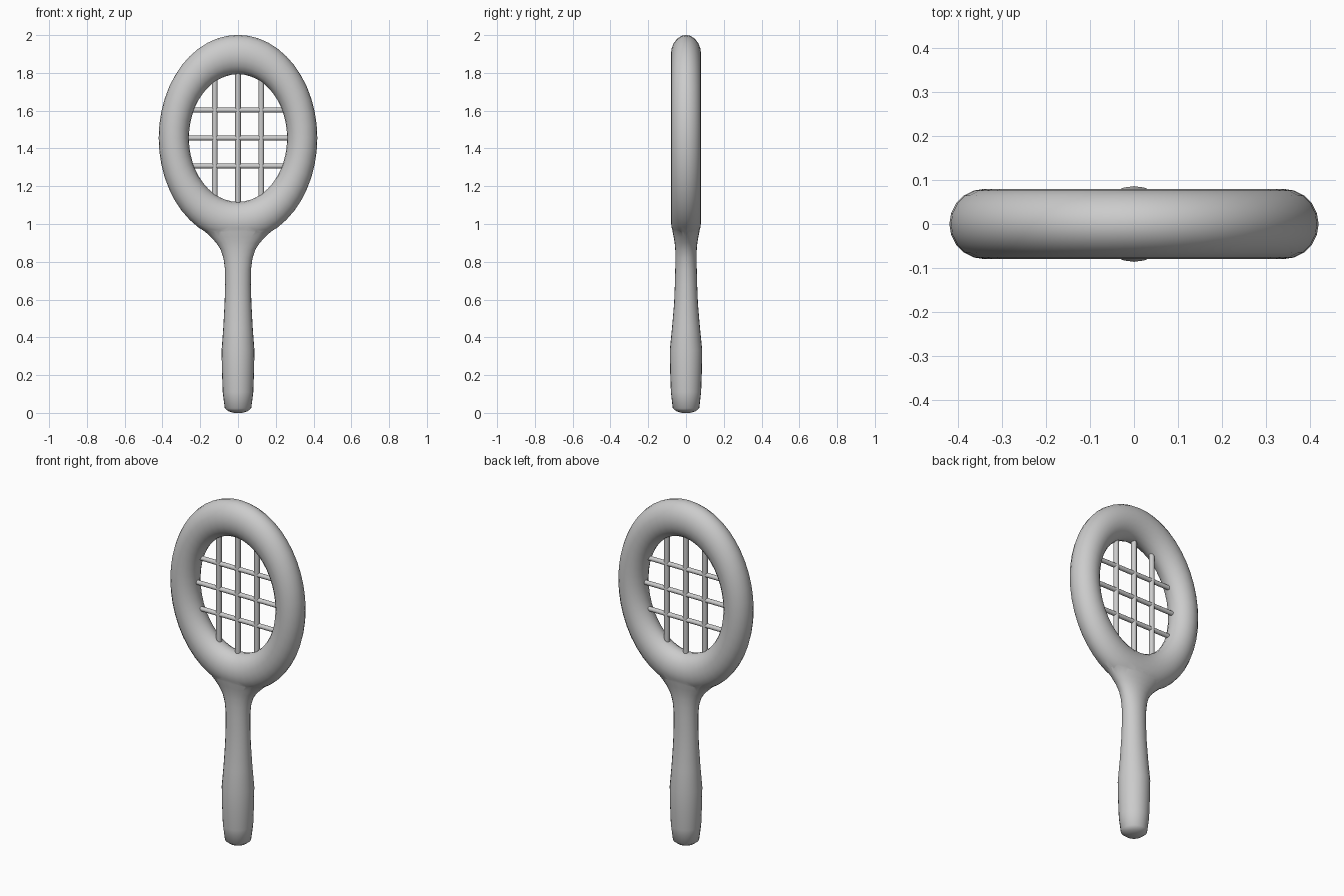
import bpy, bmesh, math
from mathutils import Matrix

if "Cube" in bpy.data.objects:
    bpy.data.objects.remove(bpy.data.objects["Cube"])

CZ = 1.455            # centre height of the head
R, T, SZ = 0.34, 0.08, 1.30   # ring radius, tube radius, vertical stretch


def finish(name, bm, angle=50):
    bmesh.ops.recalc_face_normals(bm, faces=bm.faces)
    me = bpy.data.meshes.new(name)
    bm.to_mesh(me)
    bm.free()
    ob = bpy.data.objects.new(name, me)
    bpy.context.collection.objects.link(ob)
    bpy.ops.object.select_all(action='DESELECT')
    ob.select_set(True)
    bpy.context.view_layer.objects.active = ob
    bpy.ops.object.shade_smooth_by_angle(angle=math.radians(angle))
    return ob


def loft(name, sections, sides):
    """Stack of ellipses (z, half width x, half depth y), capped."""
    bm = bmesh.new()
    rings = []
    for z, rx, ry in sections:
        rings.append([bm.verts.new((rx * math.cos(2 * math.pi * i / sides),
                                    ry * math.sin(2 * math.pi * i / sides), z))
                      for i in range(sides)])
    for a, b in zip(rings, rings[1:]):
        for i in range(sides):
            j = (i + 1) % sides
            bm.faces.new((a[i], a[j], b[j], b[i]))
    bm.faces.new(rings[0])
    bm.faces.new(rings[-1])
    return finish(name, bm)


def string(name, loc, half, radius, horizontal):
    bm = bmesh.new()
    rot = Matrix.Rotation(math.pi / 2, 4, 'Y') if horizontal else Matrix()
    bmesh.ops.create_cone(bm, cap_ends=True, segments=12, radius1=radius,
                          radius2=radius, depth=2 * half,
                          matrix=Matrix.Translation(loc) @ rot)
    return finish(name, bm)


# oval head frame: a stretched torus standing upright
bpy.ops.mesh.primitive_torus_add(major_segments=48, minor_segments=20,
                                 major_radius=R, minor_radius=T)
frame = bpy.context.object
frame.name = "racket_frame"
frame.data.transform(Matrix.Translation((0, 0, CZ)) @ Matrix.Diagonal((1, 1, SZ, 1))
                     @ Matrix.Rotation(math.pi / 2, 4, 'X'))

# grip with slim neck flaring into the frame
handle = loft("handle", [
    (0.0, 0.022, 0.022), (0.008, 0.05, 0.05), (0.024, 0.07, 0.07),
    (0.11, 0.081, 0.08), (0.22, 0.085, 0.084), (0.33, 0.087, 0.086),
    (0.45, 0.078, 0.074), (0.58, 0.071, 0.063), (0.68, 0.068, 0.059),
    (0.76, 0.069, 0.057), (0.82, 0.077, 0.056), (0.865, 0.092, 0.057),
    (0.90, 0.115, 0.06), (0.93, 0.143, 0.065), (0.96, 0.175, 0.071),
    (0.99, 0.21, 0.076), (1.015, 0.225, 0.076)], 24)

# fuse handle and frame into one body
union = frame.modifiers.new("fuse", 'BOOLEAN')
union.operation = 'UNION'
union.solver = 'EXACT'
union.object = handle
bpy.ops.object.select_all(action='DESELECT')
frame.select_set(True)
bpy.context.view_layer.objects.active = frame
bpy.ops.object.modifier_apply(modifier=union.name)
bpy.data.objects.remove(handle)
bpy.ops.object.shade_smooth_by_angle(angle=math.radians(50))

# string grid, each string just reaching the inner wall
inner_x, inner_z = R - T, (R - T) * SZ
for i in (-1, 0, 1):
    x = i * 0.123
    half = inner_z * math.sqrt(1 - (x / inner_x) ** 2) + 0.012
    string(f"vertical_string_{i + 2}", (x, 0, CZ), half, 0.015, False)
    dz = i * 0.148
    half = inner_x * math.sqrt(1 - (dz / inner_z) ** 2) + 0.012
    string(f"horizontal_string_{i + 2}", (0, 0, CZ + dz), half, 0.013, True)
